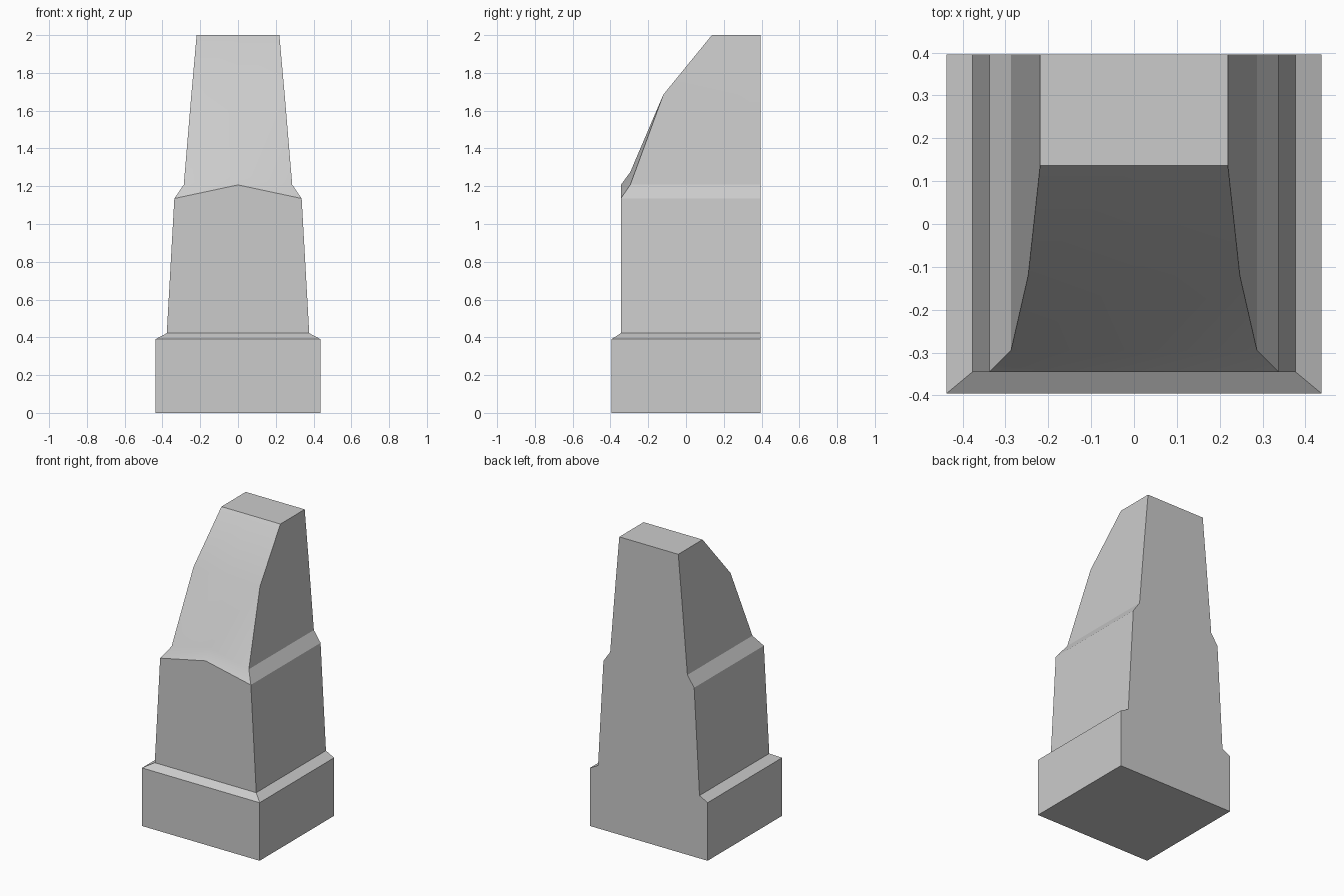
import bpy, bmesh, math

if "Cube" in bpy.data.objects:
    bpy.data.objects.remove(bpy.data.objects["Cube"])

BACK = 0.395

# Loft levels: half width, front y, corner z, front centre z
levels = [
    (0.437, -0.395, 0.00, 0.00),    # plinth bottom
    (0.437, -0.395, 0.39, 0.39),    # plinth top
    (0.377, -0.345, 0.422, 0.422),  # plinth chamfer
    (0.337, -0.345, 1.135, 1.207),  # lower shaft, peaked front
    (0.287, -0.295, 1.208, 1.275),  # weathering chamfer
    (0.247, -0.120, 1.685, 1.685),  # first slope
    (0.219, 0.137, 2.00, 2.00),     # second slope, flat top
]

bm = bmesh.new()


def ring(w, front, z, zc):
    pts = [(-w, BACK, z), (-w, front, z), (0, front, zc), (w, front, z), (w, BACK, z)]
    return [bm.verts.new(p) for p in pts]


rings = [ring(*lv) for lv in levels]
for a, b in zip(rings, rings[1:]):
    n = len(a)
    for i in range(n):
        j = (i + 1) % n
        bm.faces.new((a[i], a[j], b[j], b[i]))
bm.faces.new(rings[0][::-1])
bm.faces.new(rings[-1])

# Merge coplanar faces so that the back and front read as single planes
bmesh.ops.dissolve_limit(bm, angle_limit=math.radians(0.5), verts=bm.verts, edges=bm.edges)
bmesh.ops.recalc_face_normals(bm, faces=bm.faces)

mesh = bpy.data.meshes.new("buttress")
bm.to_mesh(mesh)
bm.free()
buttress = bpy.data.objects.new("buttress", mesh)
bpy.context.collection.objects.link(buttress)

# Smooth only the gently curved sloping front
bpy.context.view_layer.objects.active = buttress
buttress.select_set(True)
bpy.ops.object.shade_smooth_by_angle(angle=math.radians(25))
